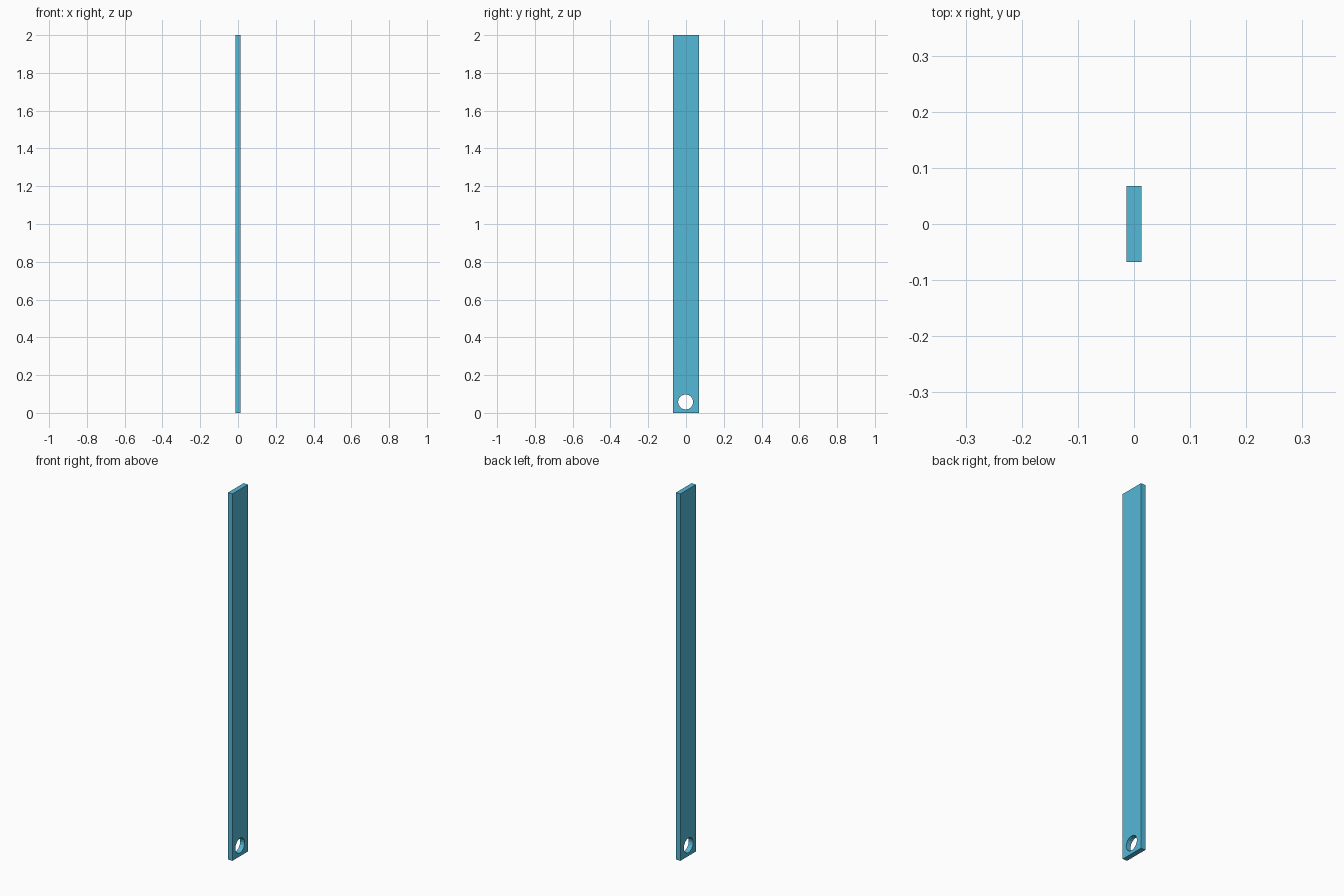
import bpy
from math import pi

if "Cube" in bpy.data.objects:
    bpy.data.objects.remove(bpy.data.objects["Cube"])

THICK, WIDTH, HEIGHT = 0.027, 0.135, 2.0
HOLE_RADIUS, HOLE_Y, HOLE_Z = 0.04, -0.002, 0.058

# Long flat bar
bpy.ops.mesh.primitive_cube_add(size=1, location=(0, 0, HEIGHT / 2))
bar = bpy.context.object
bar.name = "flat_bar"
bar.scale = (THICK, WIDTH, HEIGHT)
bpy.ops.object.transform_apply(location=True, rotation=False, scale=True)

# Blue-green paint
paint = bpy.data.materials.new("teal_paint")
paint.diffuse_color = (0.09, 0.48, 0.68, 1)
paint.use_nodes = True
paint.node_tree.nodes["Principled BSDF"].inputs["Base Color"].default_value = paint.diffuse_color
bar.data.materials.append(paint)

# Cutter for the faceted round hole near the bottom end
bpy.ops.mesh.primitive_cylinder_add(vertices=16, radius=HOLE_RADIUS, depth=THICK * 4,
                                    location=(0, HOLE_Y, HOLE_Z), rotation=(0, pi / 2, 0))
cutter = bpy.context.object
cutter.name = "hole_cutter"
cutter.hide_render = True
cutter.data.materials.append(paint)

# Drill the hole and discard the cutter
drill = bar.modifiers.new("bolt_hole", 'BOOLEAN')
drill.operation = 'DIFFERENCE'
drill.solver = 'EXACT'
drill.object = cutter
bpy.context.view_layer.objects.active = bar
bpy.ops.object.modifier_apply(modifier=drill.name)
bpy.data.objects.remove(cutter, do_unlink=True)
